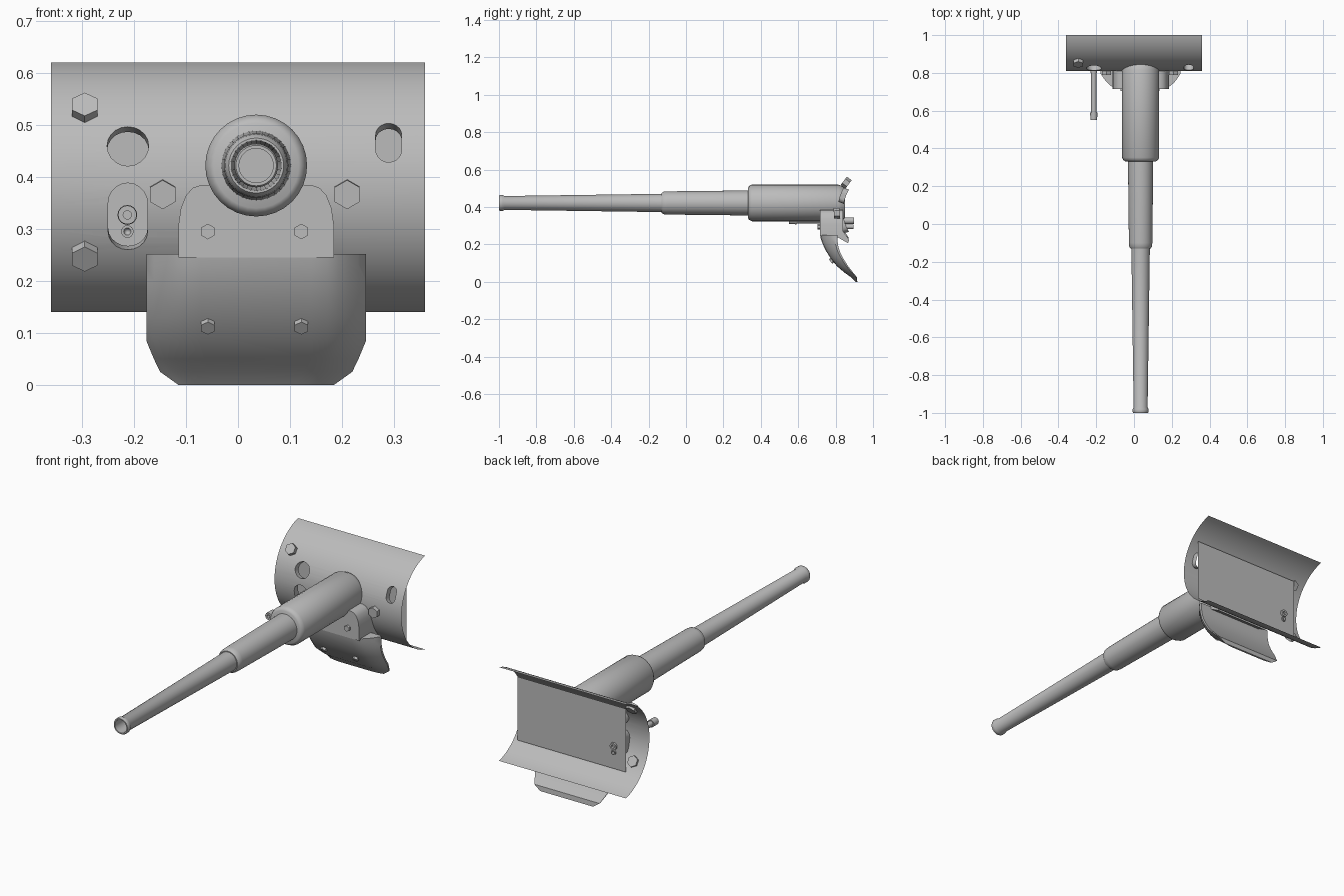
import bpy, bmesh, math
from mathutils import Matrix, Vector

if "Cube" in bpy.data.objects:
    bpy.data.objects.remove(bpy.data.objects["Cube"])

AX, AZ = 0.035, 0.422            # gun axis
R, CY, CZ = 0.2466, 1.0566, 0.38  # shield arc radius and centre
THK = 0.03

steel = bpy.data.materials.new("grey_steel")
steel.diffuse_color = (0.5, 0.5, 0.5, 1)
steel.use_nodes = True
steel.node_tree.nodes["Principled BSDF"].inputs["Base Color"].default_value = steel.diffuse_color


def finish(bm, name, angle=35):
    bmesh.ops.recalc_face_normals(bm, faces=bm.faces)
    me = bpy.data.meshes.new(name)
    bm.to_mesh(me)
    bm.free()
    me.materials.clear()
    me.materials.append(steel)
    me.shade_smooth()
    me.set_sharp_from_angle(angle=math.radians(angle))
    ob = bpy.data.objects.new(name, me)
    bpy.context.collection.objects.link(ob)
    return ob


def frame(point, n):
    """Local z along n, local x along world x."""
    x = Vector((1, 0, 0))
    n = Vector(n).normalized()
    m = Matrix((x, n.cross(x), n)).transposed().to_4x4()
    m.translation = point
    return m


def on_shield(x, z):
    s = (z - CZ) / R
    c = math.sqrt(1 - s * s)
    return frame((x, CY - R * c, z), (0, -c, s))


def prism(name, outline, lo, hi, mat):
    bm = bmesh.new()
    a = [bm.verts.new(mat @ Vector((u, v, lo))) for u, v in outline]
    b = [bm.verts.new(mat @ Vector((u, v, hi))) for u, v in outline]
    n = len(outline)
    bm.faces.new(a)
    bm.faces.new(b)
    for i in range(n):
        j = (i + 1) % n
        bm.faces.new((a[i], a[j], b[j], b[i]))
    return finish(bm, name)


def hexagon(r):
    return [(r * math.cos(math.radians(90 + 60 * i)),
             r * math.sin(math.radians(90 + 60 * i))) for i in range(6)]


def stadium(r, half, n=10):
    """Upright slot outline; half = 0 gives a circle."""
    pts = []
    for side in (1, -1):
        for i in range(n + (1 if half else 0)):
            t = math.pi * i / n + (0 if side > 0 else math.pi)
            pts.append((r * math.cos(t), r * math.sin(t) + side * half))
    return pts


def lathe(name, profile, x, z, seg=32):
    """Turn (y, radius) points about the y direction; radius 0 closes."""
    bm = bmesh.new()
    rings = []
    for y, r in profile:
        if r == 0:
            rings.append([bm.verts.new((x, y, z))] * seg)
        else:
            rings.append([bm.verts.new((x + r * math.cos(2 * math.pi * i / seg), y,
                                        z + r * math.sin(2 * math.pi * i / seg)))
                          for i in range(seg)])
    for a, b in zip(rings, rings[1:]):
        for i in range(seg):
            j = (i + 1) % seg
            bm.faces.new(list(dict.fromkeys((a[i], a[j], b[j], b[i]))))
    return finish(bm, name)


# Gun tube with hollow muzzle, stepped jacket and thick sleeve
lathe("gun_barrel", [(-0.80, 0), (-0.80, 0.033), (-1.0, 0.033), (-1.0, 0.039),
                     (-0.995, 0.042), (-0.98, 0.042), (-0.97, 0.037),
                     (-0.12, 0.049), (-0.10, 0.049), (-0.10, 0)], AX, AZ)
lathe("barrel_jacket", [(-0.13, 0), (-0.13, 0.053), (-0.12, 0.060), (-0.10, 0.062),
                        (0.35, 0.067), (0.35, 0)], AX, AZ)
lathe("recoil_sleeve", [(0.332, 0), (0.332, 0.082), (0.338, 0.091), (0.352, 0.098),
                        (0.815, 0.098), (0.835, 0.09), (0.85, 0.08), (0.85, 0)], AX, AZ)

# Curved shield: a shell cut by sight and gun openings
N = 40
a0 = math.asin(0.24 / R)
arc = [-a0 + 2 * a0 * i / N for i in range(N + 1)]
bm = bmesh.new()
cols = []
for x in (-0.36, 0.36):
    cols.append([[bm.verts.new((x, CY - r * math.cos(t), CZ + r * math.sin(t)))
                  for t in arc] for r in (R, R - THK)])
(o0, i0), (o1, i1) = cols
for k in range(N):
    bm.faces.new((o0[k], o0[k + 1], o1[k + 1], o1[k]))
    bm.faces.new((i0[k], i0[k + 1], i1[k + 1], i1[k]))
    bm.faces.new((o0[k], o0[k + 1], i0[k + 1], i0[k]))
    bm.faces.new((o1[k], o1[k + 1], i1[k + 1], i1[k]))
for k in (0, N):
    bm.faces.new((o0[k], o1[k], i1[k], i0[k]))
shell = finish(bm, "shell")
cutters = [prism("cut", stadium(0.040, 0), -0.08, 0.08, on_shield(-0.212, 0.460)),
           prism("cut", stadium(0.025, 0.015), -0.08, 0.08, on_shield(0.290, 0.467)),
           prism("cut", stadium(0.038, 0.028), -0.08, 0.08, on_shield(-0.212, 0.322))]
for c in cutters:
    mod = shell.modifiers.new("opening", 'BOOLEAN')
    mod.operation = 'DIFFERENCE'
    mod.solver = 'EXACT'
    mod.object = c
deps = bpy.context.evaluated_depsgraph_get()
cut = bpy.data.meshes.new_from_object(shell.evaluated_get(deps))
for ob in [shell] + cutters:
    bpy.data.objects.remove(ob)

# Keep only the outer skin and the walls of the openings
bm = bmesh.new()
bm.from_mesh(cut)


def radius(p):
    return math.hypot(p.y - CY, p.z - CZ)


drop = []
for f in bm.faces:
    c = f.calc_center_median()
    inner = all(radius(v.co) < R - THK + 0.002 for v in f.verts)
    end = abs(c.x) > 0.355
    rim = radius(c) < R - 0.005 and (c.z > 0.54 or c.z < 0.2)
    if inner or end or rim:
        drop.append(f)
bmesh.ops.delete(bm, geom=drop, context='FACES')
finish(bm, "curved_shield")

# Flat panel closing the shield from behind
bm = bmesh.new()
bm.faces.new([bm.verts.new(p) for p in ((-0.28, 0.887, 0.21), (-0.28, 0.887, 0.535),
                                        (0.335, 0.887, 0.535), (0.335, 0.887, 0.21))])
panel = finish(bm, "back_panel")
panel.data.flip_normals()

# Small secondary gun and the tube below it
lathe("secondary_gun", [(0.58, 0), (0.58, 0.008), (0.55, 0.008), (0.55, 0.018),
                        (0.59, 0.019), (0.59, 0.014), (0.80, 0.014), (0.80, 0.018),
                        (0.897, 0.018), (0.897, 0.009), (0.88, 0.009), (0.88, 0)],
      -0.213, 0.327, 16)
lathe("secondary_gun_tube", [(0.82, 0), (0.80, 0.007), (0.80, 0.012), (0.895, 0.012),
                             (0.895, 0.007), (0.88, 0)], -0.213, 0.295, 16)

# Upper block of the lower guard, with rounded shoulders
half = [(0.15, 0.245), (0.15, 0.305), (0.145, 0.340), (0.135, 0.365),
        (0.122, 0.379), (0.105, 0.385)]
outline = [(AX + u, v) for u, v in half] + [(AX - u, v) for u, v in reversed(half)]
prism("guard_block", outline, -0.84, -0.716, frame((0, 0, 0), (0, -1, 0)))
bm = bmesh.new()
wedge = [(0.79, 0.25), (0.866, 0.207), (0.872, 0.225), (0.82, 0.30)]
a, b = [[bm.verts.new((x, y, z)) for y, z in wedge] for x in (AX - 0.15, AX + 0.15)]
bm.faces.new(a)
bm.faces.new(b)
for k in range(4):
    bm.faces.new((a[k], a[k - 1], b[k - 1], b[k]))
finish(bm, "guard_wedge")

# Lower guard: (z, front y, back y, half width) slices, sides bowed backwards
rows = [(0.252, 0.716, 0.810, 0.2115), (0.230, 0.721, 0.810, 0.2115),
        (0.200, 0.732, 0.812, 0.2115), (0.166, 0.748, 0.821, 0.2115),
        (0.130, 0.771, 0.838, 0.2115), (0.085, 0.806, 0.866, 0.2115),
        (0.050, 0.847, 0.893, 0.1970), (0.025, 0.882, 0.914, 0.1850),
        (0.0, 0.906, 0.916, 0.1500)]
ts = [-1, -0.93, -0.85, -0.75, -0.65, -0.5, 0, 0.5, 0.65, 0.75, 0.85, 0.93, 1]
bm = bmesh.new()
loops = []
for z, yf, yb, w in rows:
    front = []
    for t in ts:
        s = max(0, (abs(t) - 0.55) / 0.45)
        front.append(bm.verts.new((AX + t * w, yf + (yb - yf) * 0.85 * s ** 2, z)))
    back = [bm.verts.new((AX + t * w, yb, z)) for t in reversed(ts)]
    loops.append(front + back)
for a, b in zip(loops, loops[1:]):
    for i in range(len(a)):
        bm.faces.new((a[i - 1], a[i], b[i], b[i - 1]))
bm.faces.new(loops[0])
bm.faces.new(loops[-1])
finish(bm, "lower_guard")

# Hexagon bolts
for x, z in ((-0.295, 0.528), (-0.295, 0.252), (-0.145, 0.367), (0.21, 0.367)):
    prism("shield_bolt", hexagon(0.028), -0.012, 0.02, on_shield(x, z))
for x in (AX - 0.093, AX + 0.087):
    prism("guard_bolt_upper", hexagon(0.015), -0.01, 0.012,
          frame((x, 0.716, 0.295), (0, -1, 0)))
    prism("guard_bolt_lower", hexagon(0.015), -0.01, 0.012,
          frame((x, 0.782, 0.116), (0, -0.8, -0.6)))
